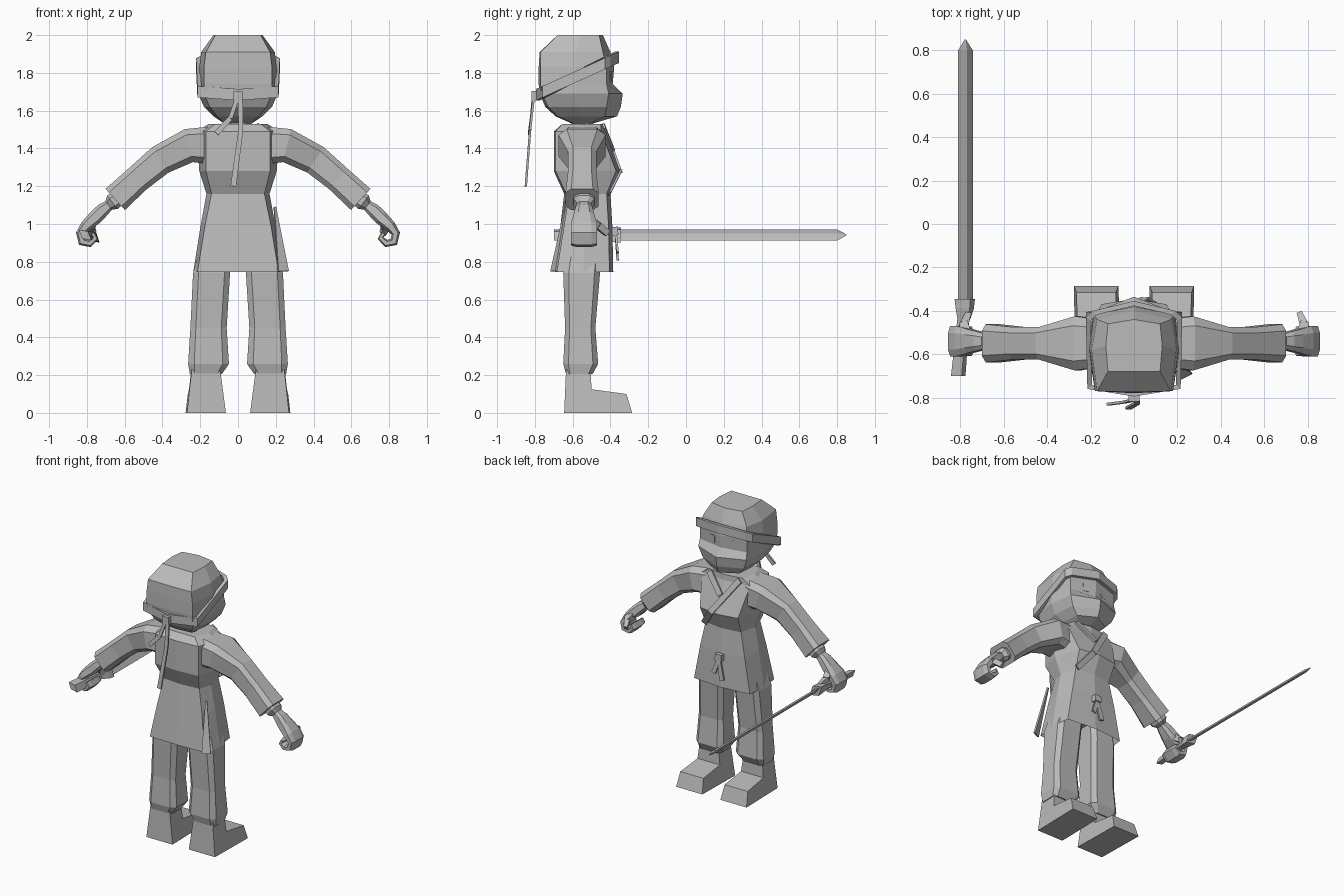
import bpy, bmesh
from mathutils import Vector

grey = bpy.data.materials.new("plain grey")
grey.diffuse_color = (0.5, 0.5, 0.5, 1)


def finish(name, bm, mirror=False):
    bmesh.ops.recalc_face_normals(bm, faces=bm.faces)
    me = bpy.data.meshes.new(name)
    bm.to_mesh(me)
    bm.free()
    me.materials.append(grey)
    ob = bpy.data.objects.new(name, me)
    bpy.context.collection.objects.link(ob)
    if mirror:
        ob.modifiers.new("mirror", 'MIRROR')
    return ob


def loft(name, rings, mirror=False, caps=True, closed=False):
    """Skin a list of equal-length point rings."""
    bm = bmesh.new()
    vs = [[bm.verts.new(p) for p in r] for r in rings]
    n = len(vs[0])
    pairs = list(zip(vs, vs[1:])) + ([(vs[-1], vs[0])] if closed else [])
    for a, b in pairs:
        for i in range(n):
            j = (i + 1) % n
            bm.faces.new((a[i], a[j], b[j], b[i]))
    if caps and not closed:
        bm.faces.new(vs[0])
        bm.faces.new(vs[-1])
    return finish(name, bm, mirror)


def body_ring(z, ybc, xb, yb, xs, ym, xf, yf, yfc):
    """Eight-sided symmetric ring: back centre, back, side, front, front centre."""
    half = [(xb, yb), (xs, ym), (xf, yf)]
    return ([(0, ybc, z)] + [(x, y, z) for x, y in half] + [(0, yfc, z)]
            + [(-x, y, z) for x, y in reversed(half)])


def section(a, b, c):
    """Rectangle with chamfered corners."""
    return [(a, -b * c), (a, b * c), (a * c, b), (-a * c, b),
            (-a, b * c), (-a, -b * c), (-a * c, -b), (a * c, -b)]


def limb(name, path, y, c=0.55):
    """Tube along an x-z path of (x, z, half thickness, half depth), mirrored."""
    rings = []
    for i, (x, z, h, d) in enumerate(path):
        p, q = path[max(i - 1, 0)], path[min(i + 1, len(path) - 1)]
        t = Vector((q[0] - p[0], q[1] - p[1])).normalized()
        rings.append([(x - t.y * u, y + v, z + t.x * u) for u, v in section(h, d, c)])
    return loft(name, rings, True)


def bar(name, p, q, w, t, w2=None, hint=(0, 1, 0), mirror=False):
    """Flat box from p to q, its thin side facing the hint direction."""
    p, q = Vector(p), Vector(q)
    side = (q - p).cross(Vector(hint)).normalized()
    up = side.cross(q - p).normalized()
    rings = []
    for o, ww in ((p, w), (q, w2 or w)):
        rings.append([o + side * ww / 2 * i + up * t / 2 * j
                      for i, j in ((-1, -1), (1, -1), (1, 1), (-1, 1))])
    return loft(name, rings, mirror)


# Head in a hood (the figure looks along +y)
loft("head", [body_ring(*r) for r in (
    (2.00, -.68, .12, -.68, .13, -.56, .12, -.46, -.44),
    (1.91, -.775, .17, -.77, .195, -.58, .17, -.44, -.40),
    (1.83, -.78, .18, -.77, .205, -.58, .185, -.42, -.38),
    (1.74, -.78, .18, -.77, .21, -.58, .185, -.42, -.388),
    (1.69, -.775, .18, -.765, .21, -.58, .19, -.41, -.335),
    (1.62, -.745, .15, -.73, .18, -.58, .165, -.42, -.345),
    (1.57, -.69, .11, -.68, .13, -.55, .12, -.43, -.365),
    (1.53, -.60, .07, -.59, .07, -.55, .06, -.51, -.50))])
loft("neck", [[(x, -.55 + y, z) for x, y in section(.07, .06, .5)] for z in (1.48, 1.56)])
for s, n in ((-1, "left"), (1, "right")):
    bar(n + "_eye", (s * .07, -.399, 1.81), (s * .07, -.402, 1.755), .045, .009,
        hint=(s * .2, 1, 0))

# Slanted headband, closed loop with a rectangular profile
outline = [(0, -.355), (.19, -.40), (.222, -.43), (.215, -.76), (0, -.795)]
outline += [(-x, y) for x, y in outline[3:0:-1]]
band = []
for x, y in outline:
    z = 1.88 + .45 * (y + .36)
    k = .9
    xi, yi = x * k, -.58 + (y + .58) * k
    band.append([(x, y, z - .03), (x, y, z + .03), (xi, yi, z + .03), (xi, yi, z - .03)])
loft("headband", band, closed=True)
bar("headband_knot", (0, -.80, 1.705), (0, -.80, 1.655), .05, .035)
bar("long_band_tail", (.012, -.805, 1.68), (.015, -.825, 1.50), .025, .012)
bar("long_band_tail_end", (.015, -.825, 1.50), (-.025, -.848, 1.20), .025, .012, .03)
bar("short_band_tail", (0, -.81, 1.68), (-.04, -.82, 1.56), .022, .012)
bar("short_band_tail_end", (-.04, -.82, 1.56), (-.115, -.83, 1.48), .025, .012, .03)

# Tunic body with a hollow hem
loft("tunic", [body_ring(*r) for r in (
    (1.53, -.655, .12, -.655, .155, -.55, .13, -.45, -.43),
    (1.49, -.70, .17, -.69, .22, -.55, .19, -.45, -.43),
    (1.28, -.70, .17, -.69, .205, -.55, .15, -.37, -.345),
    (1.16, -.645, .14, -.635, .167, -.54, .14, -.42, -.40),
    (0.99, -.665, .175, -.655, .198, -.54, .175, -.41, -.39),
    (0.745, -.69, .215, -.685, .237, -.54, .22, -.405, -.385),
    (0.84, -.65, .19, -.645, .21, -.54, .19, -.43, -.41))])

# Wrapped collar, hip flap and belt knot
bar("collar_upper", (-.12, -.432, 1.52), (.05, -.345, 1.28), .04, .012, hint=(0, 1, .35))
bar("collar_lower", (.05, -.345, 1.28), (.14, -.405, 1.16), .04, .012, hint=(0, 1, -.45))
bar("collar_short", (.12, -.435, 1.52), (.0, -.385, 1.40), .04, .012, hint=(0, 1, .35))
bar("hip_flap", (.195, -.635, 1.09), (.24, -.70, .75), .01, .012, .06, hint=(.5, -1, 0))
bar("belt_knot", (0, -.38, .985), (0, -.378, .94), .05, .04)
bar("belt_tail_a", (0, -.372, .95), (-.03, -.362, .81), .025, .012, .035)
bar("belt_tail_b", (0, -.372, .95), (.035, -.362, .85), .025, .012, .03)

# Sleeves, flaring at the cuff
limb("sleeves", [(.10, 1.415, .105, .10), (.26, 1.415, .09, .125), (.41, 1.34, .08, .075),
                 (.53, 1.24, .073, .075), (.65, 1.13, .076, .088)], -.55, .65)

# Forearms ending in curled hands, with thumbs
limb("hands", [(.60, 1.165, .04, .05), (.665, 1.115, .045, .055), (.685, 1.098, .028, .035),
               (.715, 1.075, .036, .045), (.755, 1.035, .038, .055), (.805, .99, .03, .07),
               (.835, .95, .023, .07), (.825, .905, .023, .07), (.785, .897, .02, .07),
               (.755, .925, .016, .068), (.77, .95, .014, .066)], -.54)
bar("thumbs", (.77, -.51, 1.02), (.785, -.46, .985), .045, .04, .04, (0, 0, 1), True)
bar("thumb_tips", (.785, -.465, .99), (.765, -.415, .95), .038, .035, .025, (0, 0, 1), True)

# Trouser legs, gathered above the ankle
loft("trouser_legs", [
    [((x0 + x1) / 2 + u, (y0 + y1) / 2 + v, z)
     for u, v in section((x1 - x0) / 2, (y1 - y0) / 2, .7)]
    for z, x0, x1, y0, y1 in (
        (.87, .03, .20, -.63, -.45), (.74, .042, .238, -.65, -.455),
        (.45, .06, .252, -.64, -.48), (.26, .048, .264, -.65, -.465),
        (.205, .085, .255, -.635, -.495))], True)

# Boots: side profile spread wider at the sole
profile = [(-.645, 0), (-.285, 0), (-.315, .10), (-.50, .125), (-.505, .23), (-.635, .23)]
loft("boots", [[(a + b * z + .02 * (y + .5), y, z) for y, z in profile]
               for a, b in ((.067, .13), (.273, -.11))], True)

# Sword, its flat blade tilted; w runs along the blade's width, t along its thickness
w, t = Vector((-.76, 0, .65)), Vector((.65, 0, .76))


def diamond(x, y, a, b):
    o = Vector((x, y, .942))
    return [o + w * a, o + t * b, o - w * a, o - t * b]


loft("blade", [diamond(-.777, -.40, .045, .011), diamond(-.777, .80, .045, .011),
               diamond(-.777, .85, .004, .003)])
loft("guard", [diamond(-.785, -.45, .035, .025), diamond(-.78, -.39, .055, .035),
               diamond(-.78, -.345, .062, .038)])
loft("sword_handle", [diamond(-.81, -.70, .044, .024), diamond(-.785, -.42, .036, .022)])
